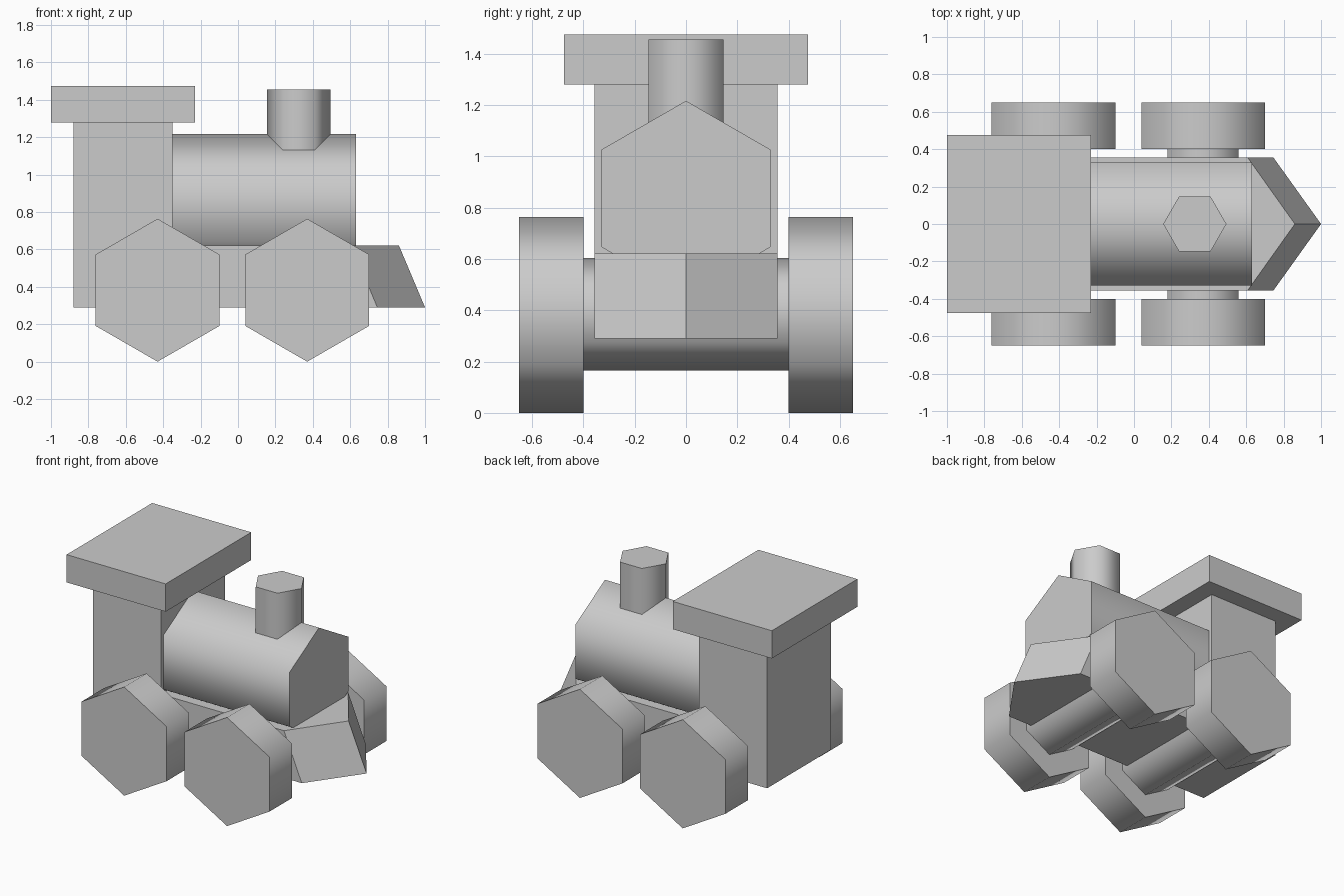
import bpy, bmesh, math

if "Cube" in bpy.data.objects:
    bpy.data.objects.remove(bpy.data.objects["Cube"])


def loft(name, ring_a, ring_b, smooth=False):
    """Closed solid between two matching rings of points."""
    bm = bmesh.new()
    a = [bm.verts.new(p) for p in ring_a]
    b = [bm.verts.new(p) for p in ring_b]
    n = len(a)
    bm.faces.new(a)
    bm.faces.new(b)
    for i in range(n):
        j = (i + 1) % n
        bm.faces.new((a[i], a[j], b[j], b[i]))
    bmesh.ops.recalc_face_normals(bm, faces=bm.faces[:])
    mesh = bpy.data.meshes.new(name)
    bm.to_mesh(mesh)
    bm.free()
    obj = bpy.data.objects.new(name, mesh)
    bpy.context.collection.objects.link(obj)
    if smooth:
        bpy.ops.object.select_all(action='DESELECT')
        obj.select_set(True)
        bpy.context.view_layer.objects.active = obj
        bpy.ops.object.shade_smooth_by_angle(angle=math.radians(65))
    return obj


def box(name, x0, x1, half_y, z0, z1):
    outline = [(x0, -half_y), (x1, -half_y), (x1, half_y), (x0, half_y)]
    return loft(name, [(x, y, z0) for x, y in outline],
                [(x, y, z1) for x, y in outline])


def hex_bar(name, axis, start, end, c1, c2, radius):
    """Six-sided smooth-shaded cylinder along x, y or z."""
    place = {'x': lambda t, u, v: (t, v, u),   # first corner points up
             'y': lambda t, u, v: (v, t, u),   # first corner points up
             'z': lambda t, u, v: (u, v, t)}[axis]
    pts = [(c1 + radius * math.cos(k * math.pi / 3),
            c2 + radius * math.sin(k * math.pi / 3)) for k in range(6)]
    return loft(name, [place(start, u, v) for u, v in pts],
                [place(end, u, v) for u, v in pts], smooth=True)


# Chassis with a sloping wedge nose
def chassis_ring(shoulder, tip, z, w=0.356):
    return [(-0.88, -w, z), (shoulder, -w, z), (tip, 0, z),
            (shoulder, w, z), (-0.88, w, z)]


loft("chassis", chassis_ring(0.745, 1.0, 0.29), chassis_ring(0.607, 0.86, 0.622))

# Cab and roof
box("cab", -0.88, -0.35, 0.356, 0.29, 1.28)
box("cab_roof", -1.0, -0.23, 0.475, 1.28, 1.475)

# Boiler and chimney
hex_bar("boiler", 'x', -0.35, 0.63, 0.836, 0, 0.38)
hex_bar("chimney", 'z', 1.0, 1.455, 0.325, 0, 0.169)

# Axles and wheels
for label, x in (("rear", -0.43), ("front", 0.37)):
    hex_bar(label + "_axle", 'y', -0.40, 0.40, 0.385, x, 0.219)
    for side, s in (("right", -1), ("left", 1)):
        hex_bar(f"{label}_{side}_wheel", 'y', s * 0.40, s * 0.65, 0.382, x, 0.382)
